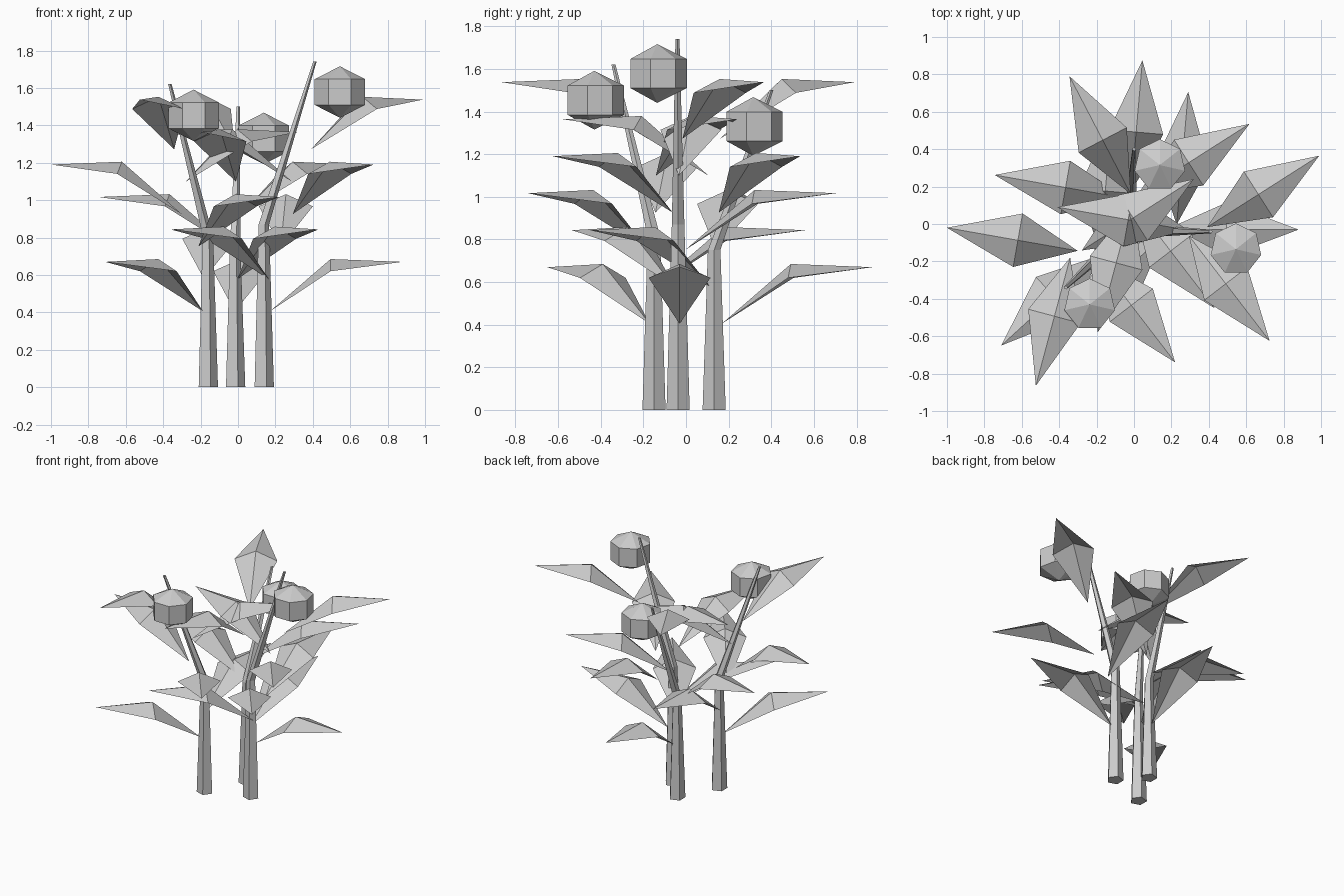
import bpy, bmesh
from math import cos, sin, pi, radians
from mathutils import Vector

if "Cube" in bpy.data.objects:
    bpy.data.objects.remove(bpy.data.objects["Cube"])

GOLDEN = radians(137.5)   # turn between successive leaves


def add_mesh(name, verts, faces):
    me = bpy.data.meshes.new(name)
    me.from_pydata([tuple(v) for v in verts], [], faces)
    ob = bpy.data.objects.new(name, me)
    bpy.context.collection.objects.link(ob)
    return ob


# Five-sided tapering stem, bent halfway up
def stem(name, base, tip):
    rings = [((base[0], base[1], 0), .057), ((base[0], base[1], tip[2] / 2), .031), (tip, .01)]
    verts, n = [], 5
    for (x, y, z), r in rings:
        verts += [(x + r * cos(2 * pi * i / n), y + r * sin(2 * pi * i / n), z) for i in range(n)]
    faces = [(k * n + i, k * n + (i + 1) % n, (k + 1) * n + (i + 1) % n, (k + 1) * n + i)
             for k in range(2) for i in range(n)]
    faces += [tuple(reversed(range(n))), tuple(range(2 * n, 3 * n))]
    add_mesh(name, verts, faces)


# Folded kite-shaped leaf: rises to a ridge, then runs level to its tip
def leaf(name, tip, angle):
    d = Vector((cos(angle), sin(angle), 0))
    s = Vector((-d.y, d.x, 0)) * .145
    up = Vector((0, 0, 1))
    base = Vector(tip) - d * .71 - up * .265
    mid = base + d * .325 + up * .28
    low = mid - up * .065
    add_mesh(name, [base, low - s, mid, low + s, tip],
             [(0, 1, 2), (0, 2, 3), (1, 4, 2), (2, 4, 3)])


# Seven-sided faceted fruit
def fruit(name, centre):
    bm = bmesh.new()
    bmesh.ops.create_uvsphere(bm, u_segments=7, v_segments=3, radius=.16)
    bmesh.ops.scale(bm, vec=(1, 1, .86), verts=bm.verts)
    me = bpy.data.meshes.new(name)
    bm.to_mesh(me)
    bm.free()
    ob = bpy.data.objects.new(name, me)
    ob.location = centre
    bpy.context.collection.objects.link(ob)


# Each plant: first leaf angle, stem base, stem tip, fruit centre, leaf tips from low to high
plants = {
    "left": (222.5, (-.164, -.15), (-.365, -.34, 1.62), (-.237, -.43, 1.453),
             [(-.71, -.65), (-.12, .56), (.22, -.74), (-1, -.02), (.32, .24), (-.525, -.865)]),
    "right": (0, (.135, -.037), (.41, -.04, 1.74), (.545, -.135, 1.578),
              [(.88, -.03), (-.36, -.535), (.29, .705), (.725, -.625), (-.41, .09), (.99, .365)]),
    "back": (85, (-.018, .132), (0, .4, 1.5), (.138, .315, 1.33),
             [(.045, .875), (.43, -.45), (-.745, .262), (.617, .535), (-.195, -.58), (-.345, .79)]),
}

for side, (angle, base, tip, fruit_at, leaf_tips) in plants.items():
    stem(f"{side}_stem", base, tip)
    fruit(f"{side}_fruit", fruit_at)
    for k, (x, y) in enumerate(leaf_tips):
        leaf(f"{side}_leaf_{k + 1}", Vector((x, y, .67 + .1735 * k)), radians(angle) - GOLDEN * k)
